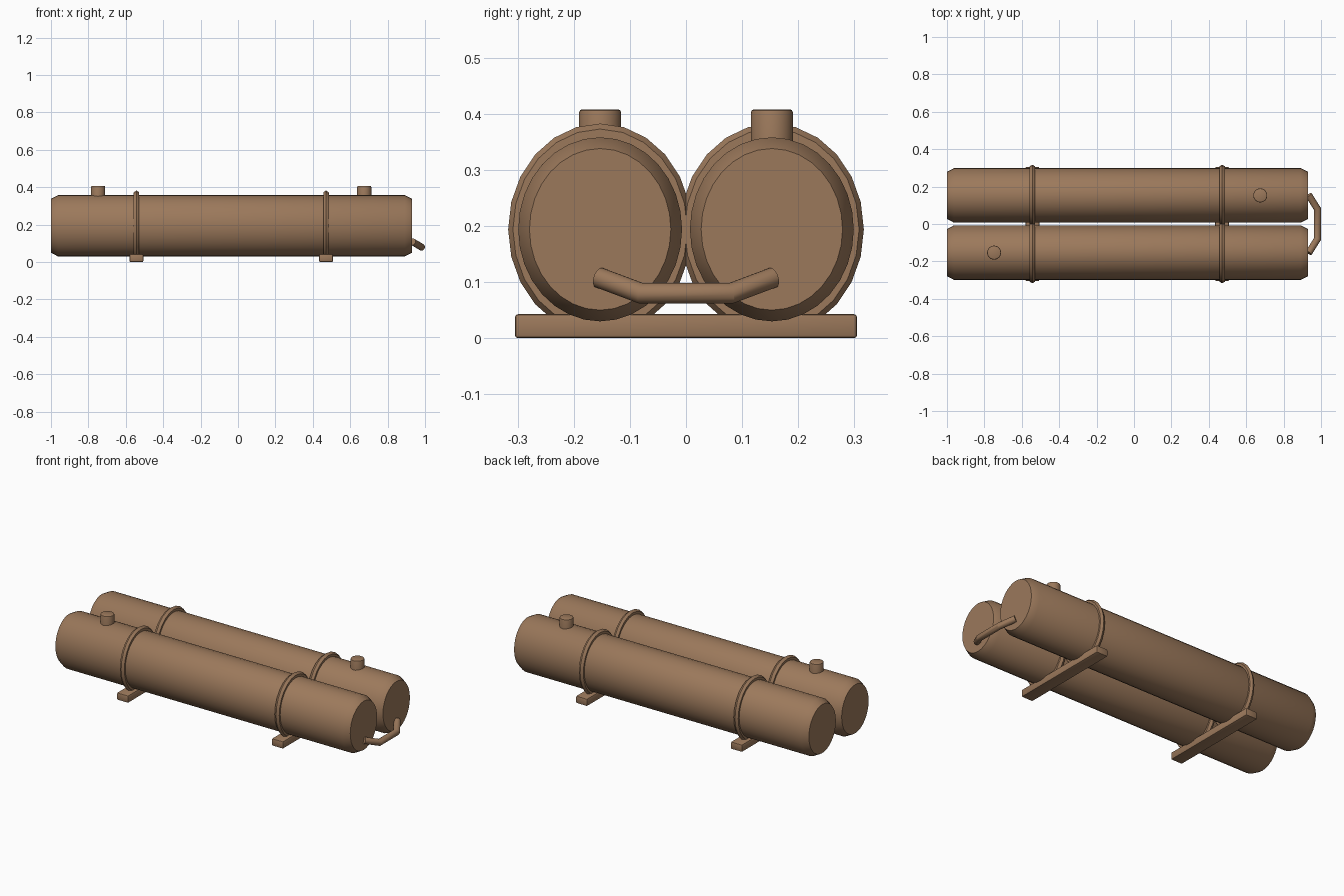
import bpy, bmesh, math
from mathutils import Vector

if "Cube" in bpy.data.objects:
    bpy.data.objects.remove(bpy.data.objects["Cube"])

brown = bpy.data.materials.new("weathered brown")
brown.diffuse_color = (0.33, 0.19, 0.105, 1)
brown.use_nodes = True
brown.node_tree.nodes["Principled BSDF"].inputs["Base Color"].default_value = brown.diffuse_color

TANK_Y, TANK_Z = 0.153, 0.194


def finish(bm, name, angle=30):
    """Turn a bmesh into a shaded object."""
    bmesh.ops.recalc_face_normals(bm, faces=bm.faces)
    mesh = bpy.data.meshes.new(name)
    bm.to_mesh(mesh)
    bm.free()
    mesh.materials.append(brown)
    obj = bpy.data.objects.new(name, mesh)
    bpy.context.collection.objects.link(obj)
    bpy.ops.object.select_all(action='DESELECT')
    obj.select_set(True)
    bpy.context.view_layer.objects.active = obj
    bpy.ops.object.shade_smooth_by_angle(angle=math.radians(angle))
    return obj


def loft(name, rings, closed=False, angle=30):
    """Skin a list of point rings, capping both ends unless closed."""
    bm = bmesh.new()
    loops = [[bm.verts.new(p) for p in ring] for ring in rings]
    pairs = list(zip(loops, loops[1:] + loops[:1]))
    for a, b in (pairs if closed else pairs[:-1]):
        for i in range(len(a)):
            j = (i + 1) % len(a)
            bm.faces.new((a[i], a[j], b[j], b[i]))
    if not closed:
        bm.faces.new(loops[0])
        bm.faces.new(loops[-1])
    return finish(bm, name, angle)


def ellipse(x, y, z, ry, rz, n):
    return [(x, y + ry * math.cos(2 * math.pi * i / n),
             z + rz * math.sin(2 * math.pi * i / n)) for i in range(n)]


def disc(x, y, z, r, n=24):
    return [(x + r * math.cos(2 * math.pi * i / n),
             y + r * math.sin(2 * math.pi * i / n), z) for i in range(n)]


# Two oval tanks with chamfered ends
for side, label in ((-1, "front"), (1, "rear")):
    profile = [(-1.0, 0.020), (-0.962, 0), (0.892, 0), (0.93, 0.020)]
    loft(label + "_tank", [ellipse(x, side * TANK_Y, TANK_Z, 0.146 - d, 0.164 - d, 32)
                           for x, d in profile])

    # Hexagonal-section straps around each tank
    for x0, end in ((-0.543, "left"), (0.471, "right")):
        rings = []
        for k in range(6):
            a = k * math.pi / 3
            c = math.cos(a)
            rings.append(ellipse(x0 + 0.017 * math.sin(a), side * TANK_Y, TANK_Z,
                                 0.147 + 0.017 * c, 0.169 + 0.0195 * c, 24))
        loft(f"{label}_{end}_strap", rings, closed=True)

# Filler caps at opposite ends
for x, y, label in ((-0.748, -TANK_Y, "front"), (0.675, TANK_Y, "rear")):
    loft(label + "_filler_cap", [disc(x, y, z, r) for z, r in
         ((0.32, 0.0375), (0.402, 0.0375), (0.406, 0.036), (0.408, 0.032))], angle=40)

# Cross beams under the tanks
for x, label in ((-0.543, "left"), (0.471, "right")):
    bm = bmesh.new()
    bmesh.ops.create_cube(bm, size=1)
    for v in bm.verts:
        v.co = Vector((x + v.co.x * 0.074, v.co.y * 0.61, 0.0215 + v.co.z * 0.043))
    bmesh.ops.bevel(bm, geom=bm.edges[:], offset=0.006, segments=2,
                    profile=0.5, affect='EDGES')
    finish(bm, label + "_cross_beam", 30)

# Connecting pipe bent between the two tank ends, mitred at the corners
path = [Vector(p) for p in ((0.934, -0.155, 0.108), (0.981, -0.08, 0.08),
                            (0.981, 0.08, 0.08), (0.934, 0.155, 0.108))]
dirs = [(b - a).normalized() for a, b in zip(path, path[1:])]
normal = dirs[0].cross(dirs[1]).normalized()
rings = []
for i, p in enumerate(path):
    before, after = dirs[max(i - 1, 0)], dirs[min(i, len(dirs) - 1)]
    tangent = (before + after).normalized()
    across = normal.cross(tangent)
    stretch = 1 / tangent.dot(after)
    rings.append([p + 0.0185 * (normal * math.cos(2 * math.pi * k / 16)
                  + across * stretch * math.sin(2 * math.pi * k / 16)) for k in range(16)])
loft("connecting_pipe", rings)
